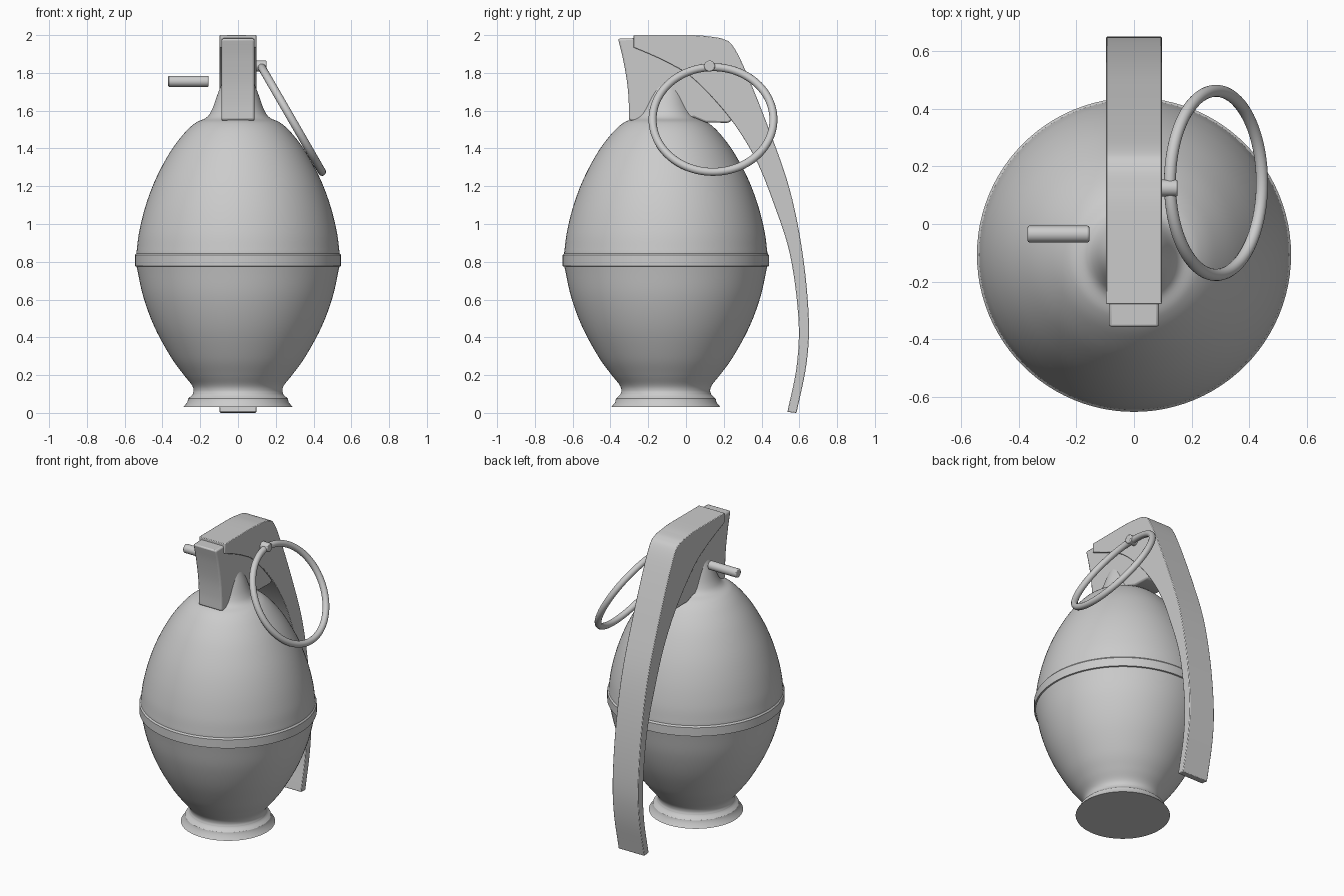
import bpy, bmesh, math
from mathutils import Vector

if "Cube" in bpy.data.objects:
    bpy.data.objects.remove(bpy.data.objects["Cube"])

BODY_Y = -0.107


def spline(pts, n=6):
    """Smooth Catmull-Rom curve through 2D points."""
    p = [Vector(q) for q in pts]
    p = [2 * p[0] - p[1]] + p + [2 * p[-1] - p[-2]]
    out = []
    for i in range(1, len(p) - 2):
        a, b, c, d = p[i - 1:i + 3]
        for k in range(n):
            t = k / n
            out.append(0.5 * (2 * b + (c - a) * t + (2 * a - 5 * b + 4 * c - d) * t * t
                              + (3 * b - a - 3 * c + d) * t ** 3))
    return out + [p[-2]]


def finish(bm, name, bevel=0, angle=30):
    bmesh.ops.remove_doubles(bm, verts=bm.verts, dist=1e-5)
    bmesh.ops.recalc_face_normals(bm, faces=bm.faces)
    me = bpy.data.meshes.new(name)
    bm.to_mesh(me)
    bm.free()
    ob = bpy.data.objects.new(name, me)
    bpy.context.collection.objects.link(ob)
    if bevel:
        m = ob.modifiers.new("bevel", 'BEVEL')
        m.width, m.segments, m.limit_method = bevel, 2, 'ANGLE'
        m.angle_limit = math.radians(40)
    shade(ob, angle)
    return ob


def shade(ob, angle=30):
    bpy.ops.object.select_all(action='DESELECT')
    ob.select_set(True)
    bpy.context.view_layer.objects.active = ob
    bpy.ops.object.shade_smooth_by_angle(angle=math.radians(angle))


def lathe(name, profile, y, steps=96):
    bm = bmesh.new()
    vs = [bm.verts.new((r, y, z)) for r, z in profile]
    es = [bm.edges.new(e) for e in zip(vs, vs[1:])]
    bmesh.ops.spin(bm, geom=vs + es, cent=(0, y, 0), axis=(0, 0, 1),
                   angle=2 * math.pi, steps=steps)
    return finish(bm, name)


def slab(name, outline, half, bevel):
    """Extrude a (y, z) outline across x."""
    bm = bmesh.new()
    f = bm.faces.new([bm.verts.new((-half, y, z)) for y, z in outline])
    r = bmesh.ops.extrude_face_region(bm, geom=[f])
    vs = [v for v in r["geom"] if isinstance(v, bmesh.types.BMVert)]
    bmesh.ops.translate(bm, verts=vs, vec=(2 * half, 0, 0))
    return finish(bm, name, bevel)


def rod(name, x0, x1, y, z, r):
    bpy.ops.mesh.primitive_cylinder_add(vertices=32, radius=r, depth=x1 - x0,
                                        location=((x0 + x1) / 2, y, z),
                                        rotation=(0, math.pi / 2, 0))
    ob = bpy.context.object
    ob.name = name
    m = ob.modifiers.new("bevel", 'BEVEL')
    m.width, m.segments = 0.006, 2
    shade(ob, 40)


# Egg-shaped body with flared foot, middle band and neck
foot = [(0, 0.03), (0.29, 0.03), (0.268, 0.056), (0.264, 0.075), (0.25, 0.088)]
lower = spline([(0.24, 0.098), (0.235, 0.12), (0.246, 0.15), (0.29, 0.205), (0.355, 0.295),
                (0.44, 0.45), (0.5, 0.61), (0.537, 0.775)])
band = [(0.546, 0.777), (0.546, 0.835), (0.538, 0.845)]
upper = spline([(0.538, 0.847), (0.523, 0.96), (0.488, 1.1), (0.435, 1.24), (0.36, 1.38),
                (0.285, 1.48), (0.225, 1.535), (0.168, 1.563), (0.138, 1.605),
                (0.107, 1.69), (0.08, 1.76)])
lathe("body", foot + lower + band + upper + [(0, 1.76)], BODY_Y)

# Lever edges shared by the lever and the head
under = spline([(-0.278, 1.935), (-0.16, 1.885), (-0.06, 1.835), (0.02, 1.785),
                (0.13, 1.68), (0.255, 1.53), (0.37, 1.34), (0.46, 1.12), (0.55, 0.84),
                (0.595, 0.5), (0.586, 0.25), (0.537, 0.005)])
over = spline([(-0.278, 2.0), (0.02, 2.0), (0.13, 1.992), (0.2, 1.978), (0.25, 1.94),
               (0.32, 1.8), (0.44, 1.5), (0.55, 1.18), (0.618, 0.84), (0.65, 0.5),
               (0.638, 0.26), (0.585, 0.0)])
slab("lever", over + under[::-1], 0.097, 0.004)

# Fuse head under the lever
front = spline([(-0.36, 1.982), (-0.335, 1.88), (-0.312, 1.75), (-0.303, 1.64), (-0.303, 1.55)])
slab("fuse_head", front + [Vector(p) for p in (
    (-0.2, 1.53), (0.0, 1.545), (0.04, 1.565), (0.105, 1.538), (0.225, 1.535), (0.25, 1.555),
    (0.14, 1.72), (0.03, 1.82), (-0.1, 1.9), (-0.2, 1.985))], 0.087, 0.01)

# Pins on either side and the tilted pull ring
rod("left_pin", -0.37, -0.155, -0.035, 1.755, 0.029)
rod("right_pin", 0.08, 0.152, 0.125, 1.836, 0.029)
bpy.ops.mesh.primitive_torus_add(major_radius=0.32, minor_radius=0.021, major_segments=96,
                                 minor_segments=16, location=(0.285, 0.143, 1.553),
                                 rotation=(0, math.radians(60), 0))
bpy.context.object.name = "pull_ring"
shade(bpy.context.object)
